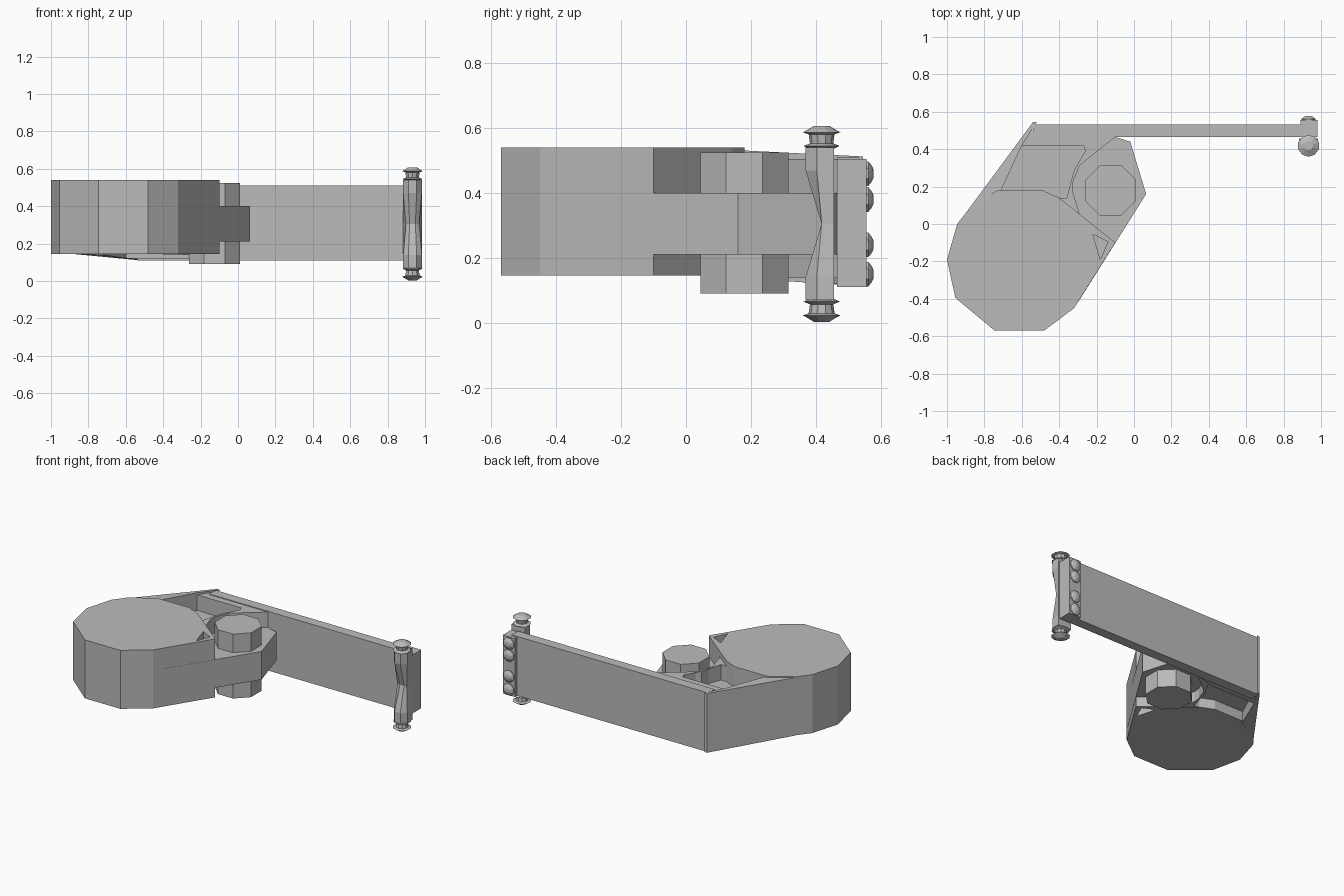
import bpy, bmesh, math, random
from mathutils import Matrix

if "Cube" in bpy.data.objects:
    bpy.data.objects.remove(bpy.data.objects["Cube"], do_unlink=True)

grey = bpy.data.materials.new("plain grey")
grey.use_nodes = True
grey.diffuse_color = (0.5, 0.5, 0.5, 1)
grey.node_tree.nodes["Principled BSDF"].inputs["Base Color"].default_value = (0.5, 0.5, 0.5, 1)


def finish(name, bm):
    bmesh.ops.recalc_face_normals(bm, faces=bm.faces)
    mesh = bpy.data.meshes.new(name)
    bm.to_mesh(mesh)
    bm.free()
    mesh.materials.append(grey)
    ob = bpy.data.objects.new(name, mesh)
    bpy.context.collection.objects.link(ob)
    return ob


def loft(bm, rings):
    """Skin a stack of equal-length closed rings and cap both ends."""
    loops = [[bm.verts.new(p) for p in ring] for ring in rings]
    for a, b in zip(loops, loops[1:]):
        for i in range(len(a)):
            j = (i + 1) % len(a)
            bm.faces.new((a[i], a[j], b[j], b[i]))
    bm.faces.new(loops[0][::-1])
    bm.faces.new(loops[-1])


def add_prism(bm, outline, low, high):
    loft(bm, [[(x, y, z) for x, y in outline] for z in (low, high)])


def prism(name, outline, low, high):
    bm = bmesh.new()
    add_prism(bm, outline, low, high)
    return finish(name, bm)


def box(name, x0, x1, y0, y1, z0, z1):
    return prism(name, [(x0, y0), (x1, y0), (x1, y1), (x0, y1)], z0, z1)


def circle(radius, sides, cx=0, cy=0, turn=0.5):
    angles = [math.tau * (i + turn) / sides for i in range(sides)]
    return [(cx + radius * math.cos(a), cy + radius * math.sin(a)) for a in angles]


def lathe(bm, profile, sides, matrix):
    rings = [[matrix @ Matrix.Translation((x, y, z)) .to_translation()
              for x, y in circle(r, sides)] for r, z in profile]
    loft(bm, rings)


def cut(target, bm):
    cutter = finish(target.name + "_cutter", bm)
    cutter.hide_render = True
    cutter.hide_viewport = True
    mod = target.modifiers.new("cut", "BOOLEAN")
    mod.operation = "DIFFERENCE"
    mod.solver = "EXACT"
    mod.object = cutter


# Faceted drum with a small pit above and below the clamp
drum = prism("drum", [(-0.945, 0), (-1, -0.19), (-0.955, -0.395), (-0.745, -0.57),
                      (-0.48, -0.57), (-0.32, -0.45), (-0.1, -0.1), (-0.4, 0.14),
                      (-0.49, 0.18), (-0.73, 0.18), (-0.88, 0.085)], 0.145, 0.54)
pits = bmesh.new()
for low, high in ((0.4, 0.6), (0.1, 0.21)):
    add_prism(pits, [(-0.22, -0.055), (-0.14, -0.095), (-0.18, -0.19)], low, high)
cut(drum, pits)

# Clamp body that holds the pivot, and the pocket floor behind the drum
prism("clamp", [(-0.3, -0.42), (0.065, 0.16), (-0.02, 0.44), (-0.1, 0.465), (-0.4, 0.465),
                (-0.5, 0)], 0.21, 0.4)
prism("pocket_floor", [(-0.86, 0.08), (-0.3, 0.04), (-0.1, 0.465), (-0.59, 0.465)], 0.21, 0.4)

# Walls round the pocket
bm = bmesh.new()
outer = [(-0.88, 0.085), (-0.72, 0.16), (-0.6, 0.42), (-0.52, 0.545), (-0.54, 0.545)]
loft(bm, [[(x, y, z0 + slope * y) for x, y in outer]
          for z0, slope in ((0.15, -0.07), (0.54, -0.05))])
finish("side_wall", bm)
prism("back_wall", [(-0.61, 0.42), (-0.27, 0.42), (-0.1, 0.465), (-0.56, 0.5)], 0.12, 0.505)
prism("diagonal_rib", [(-0.27, 0.42), (-0.1, 0.465), (-0.32, 0.29), (-0.33, 0.18),
                       (-0.29, 0.05), (-0.4, 0.14), (-0.36, 0.14), (-0.26, 0.39)], 0.14, 0.505)

# Eight-sided pivot
prism("pivot", circle(0.147, 8, -0.125, 0.18), 0.09, 0.525)

# Flat strap with a thicker end
box("strap", -0.54, 0.93, 0.465, 0.532, 0.11, 0.51)
box("strap_end", 0.89, 0.98, 0.465, 0.556, 0.11, 0.505)

# Cover plate with a window and chipped pits
plate = box("cover_plate", -0.52, -0.09, 0.525, 0.573, 0.11, 0.51)
random.seed(4)
chips = bmesh.new()
to_back = Matrix.Rotation(math.pi / 2, 4, "X")
add_prism(chips, [(-0.375, 0.55), (-0.2, 0.55), (-0.2, 0.6), (-0.375, 0.6)], 0.25, 0.37)
columns, rows = 6, 5
for i in range(columns):
    for j in range(rows):
        if 0 < j < rows - 1 and 1 < i < columns - 2:
            continue
        x = -0.475 + 0.068 * i + random.uniform(-0.01, 0.01)
        z = 0.15 + 0.08 * j + random.uniform(-0.015, 0.015)
        shape = circle(random.uniform(0.01, 0.022), random.choice((3, 4, 5)), x, z, random.random())
        loft(chips, [[(u, y, v) for u, v in shape] for y in (0.56, 0.59)])
cut(plate, chips)

# Rivets on the strap end
bm = bmesh.new()
for z in (0.46, 0.38, 0.24, 0.15):
    place = Matrix.Translation((0.933, 0.55, z)) @ Matrix.Rotation(-math.pi / 2, 4, "X")
    lathe(bm, [(0.041, 0), (0.041, 0.012), (0.028, 0.022), (0.014, 0.028)], 8, place)
finish("rivets", bm)

# Hinge post with a pinched front
bm = bmesh.new()
section = [(-0.05, -0.015), (-0.022, -0.05), (0.022, -0.05), (0.05, -0.015), (0.05, 0.038), (-0.05, 0.038)]
rings = []
for z, pinch in ((0.07, 0), (0.14, 0.01), (0.305, 1), (0.47, 0.01), (0.54, 0)):
    rings.append([(0.933 + x * (1 - 0.3 * pinch if y < 0 else 1),
                   0.418 + (y * (1 - pinch) if y < 0 else y), z) for x, y in section])
loft(bm, rings)
finish("hinge_post", bm)

# Matching flanged caps at both ends of the post
bm = bmesh.new()
cap = [(0.04, 0), (0.056, 0.008), (0.036, 0.016), (0.04, 0.044), (0.058, 0.05), (0.04, 0.06), (0.024, 0.07)]
for z, turn in ((0.537, 0), (0.073, math.pi)):
    lathe(bm, cap, 10, Matrix.Translation((0.933, 0.418, z)) @ Matrix.Rotation(turn, 4, "X"))
finish("hinge_caps", bm)
